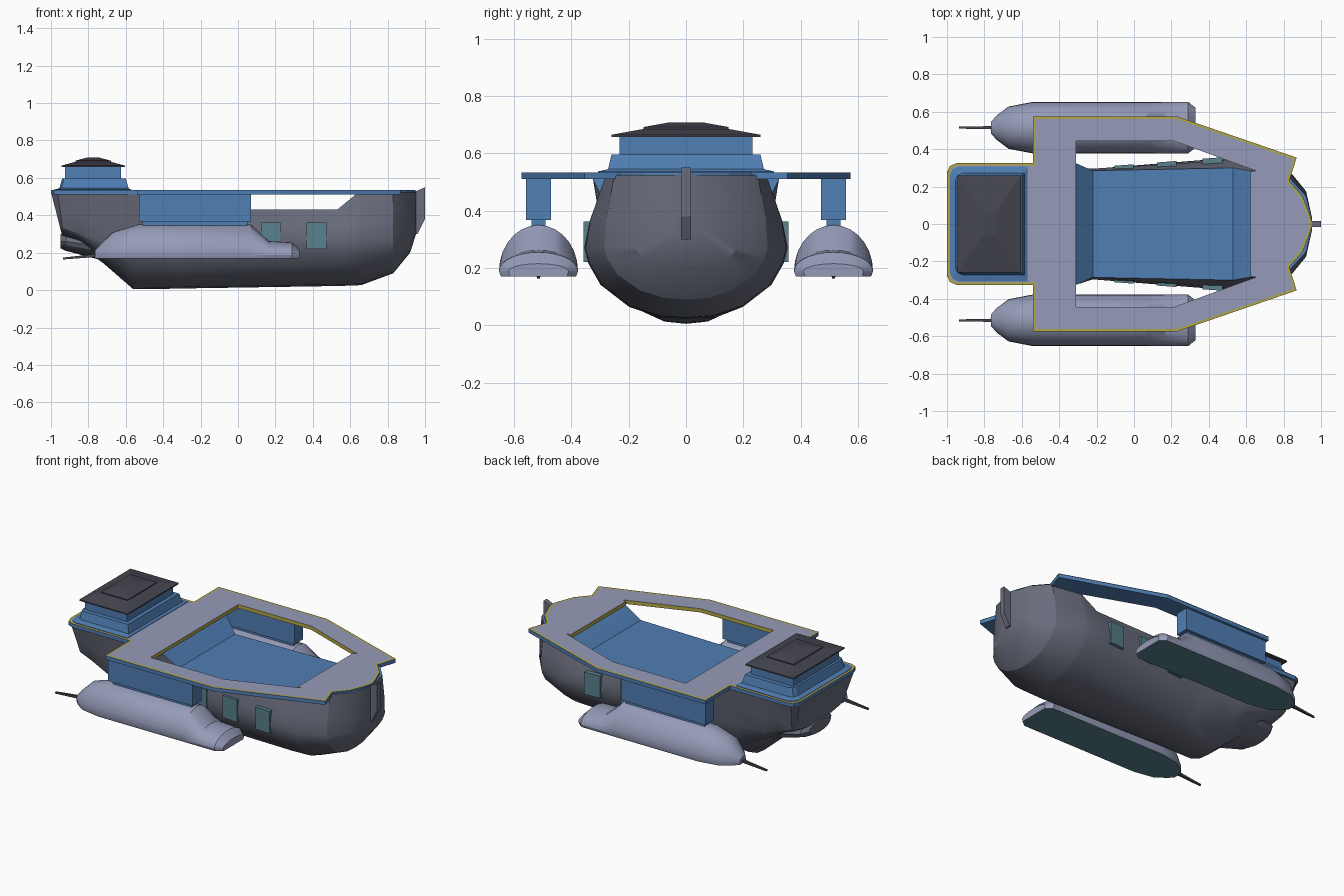
import bpy, bmesh, math
from mathutils import Vector

if "Cube" in bpy.data.objects:
    bpy.data.objects.remove(bpy.data.objects["Cube"])


def mat(name, *rgb):
    m = bpy.data.materials.new(name)
    m.diffuse_color = (*rgb, 1)
    m.use_nodes = True
    m.node_tree.nodes["Principled BSDF"].inputs["Base Color"].default_value = m.diffuse_color
    return m


HULL = mat("hull_grey", 0.14, 0.15, 0.20)
PALE = mat("pale_grey", 0.30, 0.33, 0.48)
BLUE = mat("blue", 0.08, 0.21, 0.46)
TEAL = mat("teal", 0.10, 0.22, 0.27)
DARK = mat("dark", 0.06, 0.06, 0.08)
GOLD = mat("gold", 0.45, 0.38, 0.06)


def finish(bm, name, mats, smooth=None, recalc=True):
    if recalc:
        bmesh.ops.recalc_face_normals(bm, faces=bm.faces[:])
    me = bpy.data.meshes.new(name)
    bm.to_mesh(me)
    bm.free()
    for m in mats:
        me.materials.append(m)
    ob = bpy.data.objects.new(name, me)
    bpy.context.collection.objects.link(ob)
    if smooth:
        me.shade_smooth()
        me.set_sharp_from_angle(angle=math.radians(smooth))
    return ob


def loft(name, rings, mats, smooth=None, special=()):
    """Skin closed rings and cap the ends; special segments get material 1."""
    bm = bmesh.new()
    vs = [[bm.verts.new(p) for p in r] for r in rings]
    n = len(vs[0])
    for a, b in zip(vs, vs[1:]):
        for i in range(n):
            j = (i + 1) % n
            f = bm.faces.new((a[i], a[j], b[j], b[i]))
            f.material_index = 1 if i in special else 0
    bm.faces.new(vs[0])
    bm.faces.new(vs[-1])
    return finish(bm, name, mats, smooth)


def rect(x0, x1, w, z, c=0.0):
    """Horizontal rectangle with the two rear corners chamfered by c."""
    if not c:
        return [(x0, -w, z), (x1, -w, z), (x1, w, z), (x0, w, z)]
    return [(x0 + c, -w, z), (x1, -w, z), (x1, w, z), (x0 + c, w, z),
            (x0 + c * .3, w - c * .3, z), (x0, w - c, z),
            (x0, -w + c, z), (x0 + c * .3, -w + c * .3, z)]


def box(name, x0, x1, y0, y1, z0, z1, m):
    r = [[(x0, y0, z), (x1, y0, z), (x1, y1, z), (x0, y1, z)] for z in (z0, z1)]
    return loft(name, r, [m])


# Hull: stations of (x low, x top, keel z, top z, half beam, top half width)
stations = [(-.94, -1.0, .29, .525, .24, .28), (-.93, -.965, .285, .525, .265, .315),
            (-.84, -.85, .25, .525, .27, .315), (-.75, -.75, .17, .525, .275, .315),
            (-.56, -.56, .005, .525, .28, .32), (-.31, -.31, .008, .512, .285, .325),
            (-.22, -.22, .01, .43, .295, .285), (.53, .53, .022, .43, .355, .30),
            (.63, .63, .025, .512, .352, .283), (.66, .66, .027, .525, .349, .28),
            (.83, .83, .09, .525, .285, .25), (.92, .92, .20, .525, .175, .15),
            (.952, .952, .30, .525, .03, .025)]
low = [(.27, .03), (.56, .17), (.84, .48), (.96, .78), (1, 1)]
rings = []
for xb, xt, zb, zt, w, wt in stations:
    zm = max(.27, zb + .05)
    half = [(w * u, zb + (zm - zb) * v) for u, v in low]
    half += [(w + (wt - w) * .3 + .004, zm + (zt - zm) * .4), (wt, zt)]
    pts = [(0, zb)] + half + [(-y, z) for y, z in reversed(half)]
    rings.append([(xb + (xt - xb) * (z - zb) / (zt - zb), y, z) for y, z in pts])
loft("hull", rings, [HULL, BLUE], 28, special=(7,))

# Stern bulge under the transom
rings = []
for x, w, z0, z1 in [(-.95, .11, .225, .30), (-.92, .16, .21, .31), (-.75, .2, .165, .31), (-.6, .2, .06, .3)]:
    rings.append([(x, w * math.cos(a), (z0 + z1) / 2 + (z1 - z0) / 2 * math.sin(a))
                  for a in [math.tau * i / 16 for i in range(16)]])
loft("stern_bulge", rings, [HULL], 30)

# Bow post
prof = [(.94, .30), (.96, .30), (1.0, .38), (1.0, .55), (.955, .53), (.94, .53)]
loft("bow_post", [[(x, y, z) for x, z in prof] for y in (-.017, .017)], [HULL])

# Deck plate with an open cockpit
side = [(-1, .27), (-.985, .31), (-.95, .325), (-.54, .325), (-.54, .575), (.23, .575),
        (.87, .355), (.83, .23), (.90, .15), (.94, .05), (.95, .015)]
hole_side = [(-.31, .445), (.21, .445), (.65, .285), (.622, .28)]


def mirrored(pts):
    return [(x, -y) for x, y in pts] + pts[::-1]


outline, hole = mirrored(side), mirrored(hole_side)
bm = bmesh.new()
edges = []
for loop in (outline, hole):
    vs = [bm.verts.new((x, y, .51)) for x, y in loop]
    edges += [bm.edges.new((vs[i - 1], vs[i])) for i in range(len(vs))]
bmesh.ops.triangle_fill(bm, edges=edges, use_beauty=True, normal=(0, 0, 1))
ext = bmesh.ops.extrude_face_region(bm, geom=bm.faces[:], use_keep_orig=True)
bmesh.ops.translate(bm, vec=(0, 0, .024), verts=[v for v in ext["geom"] if isinstance(v, bmesh.types.BMVert)])
bmesh.ops.recalc_face_normals(bm, faces=bm.faces[:])
for f in bm.faces:
    c = f.calc_center_median()
    inner = -.32 < c.x < .66 and abs(c.y) < .45 and abs(f.normal.z) < .5
    f.material_index = 2 if inner else (0 if c.z > .53 else 1)
finish(bm, "deck", [PALE, BLUE, GOLD], recalc=False)

# Gold trim round the deck edge, mitred inward
bm = bmesh.new()
o, n = [Vector(p) for p in outline], len(outline)
inner = []
for i in range(n):
    d1, d2 = (o[i] - o[i - 1]).normalized(), (o[(i + 1) % n] - o[i]).normalized()
    n1, n2 = Vector((-d1.y, d1.x)), Vector((-d2.y, d2.x))
    inner.append(o[i] + (n1 + n2) * (.013 / max(.4, 1 + n1.dot(n2))))
a = [bm.verts.new((*p, .536)) for p in o]
b = [bm.verts.new((*p, .536)) for p in inner]
for i in range(n):
    bm.faces.new((a[i - 1], a[i], b[i], b[i - 1]))
finish(bm, "deck_trim", [GOLD])

# Stern cabin and stepped roof
loft("cabin_base", [rect(-.985, -.57, .308, .53, .05), rect(-.985, -.57, .308, .537, .05),
                    rect(-.955, -.585, .272, .545, .04), rect(-.94, -.60, .26, .597, .03)], [BLUE])
loft("cabin_block", [rect(-.925, -.625, .232, .59), rect(-.925, -.625, .232, .66)], [BLUE])
loft("cabin_roof", [rect(-.945, -.603, .26, .657), rect(-.945, -.603, .26, .665),
                    rect(-.87, -.68, .145, .686)], [DARK])
loft("roof_hatch", [rect(-.87, -.68, .148, .684), rect(-.87, -.68, .148, .692),
                    rect(-.81, -.74, .06, .708)], [DARK])

# Pontoons: (x, half width, top z), flat-bottomed half ellipses
pontoon = [(-.765, .03, .212), (-.735, .065, .245), (-.67, .113, .31), (-.54, .138, .35),
           (.07, .138, .35), (.165, .138, .262), (.29, .138, .255), (.33, .105, .215)]
for s, tag in ((-1, "right"), (1, "left")):
    cy, zb = s * .515, .17
    rings = []
    for x, w, zt in pontoon:
        r = [(x, cy + w * math.cos(math.pi * i / 14), zb + .018 + (zt - zb - .018) * math.sin(math.pi * i / 14))
             for i in range(15)]
        rings.append([(x, cy + w * .95, zb)] + r + [(x, cy - w * .95, zb)])
    loft(tag + "_pontoon", rings, [PALE, TEAL], 28, special=(16,))
    # Tail spike, pylon and neck
    loft(tag + "_tail_spike", [[(x, cy - t, z - t), (x, cy + t, z - t), (x, cy + t, z + t), (x, cy - t, z + t)]
                               for x, z, t in ((-.935, .169, .005), (-.74, .187, .009))], [DARK])
    box(tag + "_pylon", -.53, .07, cy - .044, cy + .044, .368, .512, BLUE)
    box(tag + "_pylon_neck", -.51, .05, cy - .025, cy + .025, .34, .37, BLUE)
    # Side window panels following the hull flare
    for k, (x, w) in enumerate(((-.055, .309), (.175, .327), (.42, .347))):
        y0, y1 = s * (w - .05), s * (w + .006)
        d = s * .004
        r = [[(x - .053, y0, z), (x + .053, y0, z), (x + .053, y1 + d, z), (x - .053, y1 - d, z)]
             for z in (.22, .362)]
        loft(f"{tag}_window_{k + 1}", r, [TEAL])
